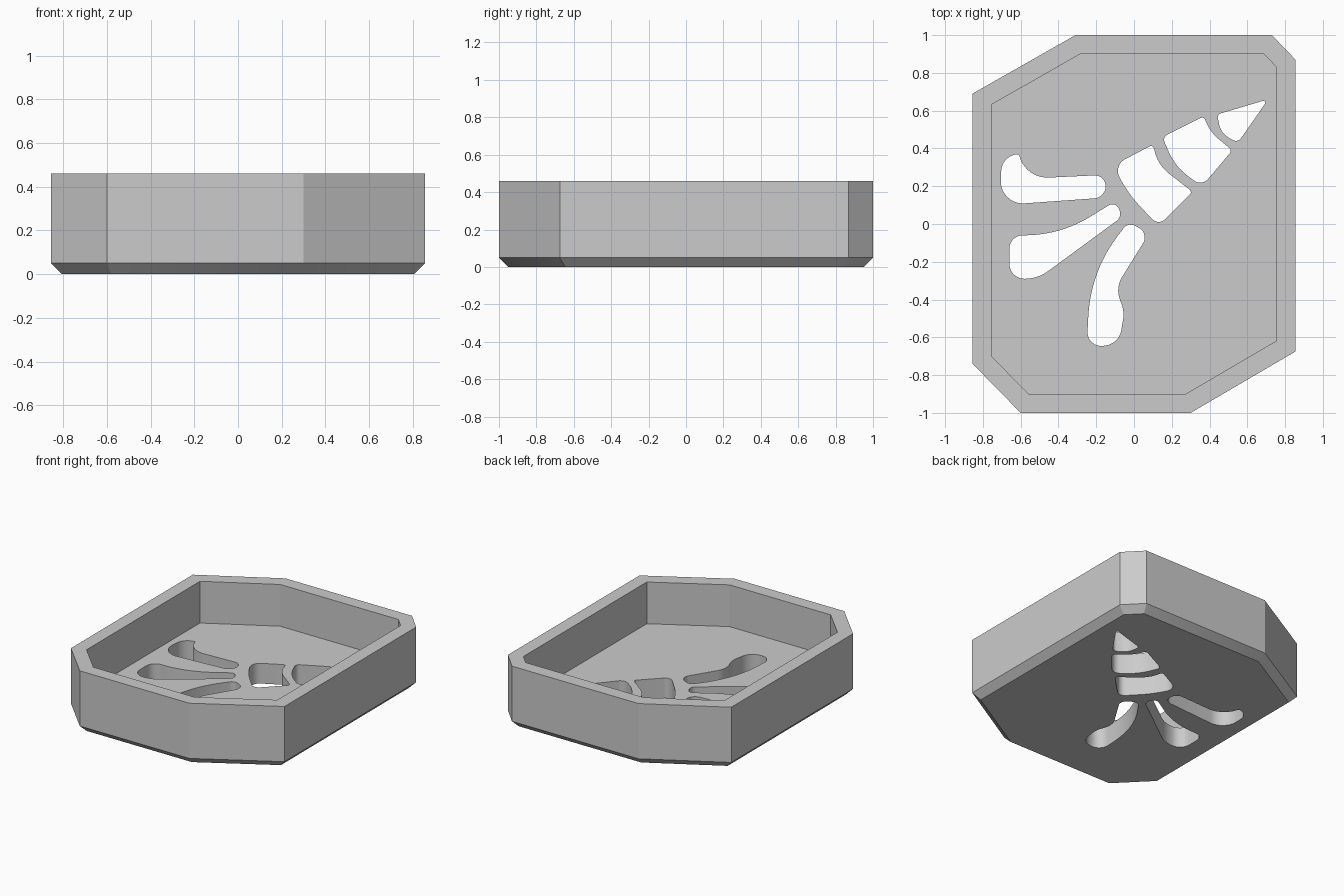
import bpy
import bmesh
import math
from mathutils import Vector

if "Cube" in bpy.data.objects:
    bpy.data.objects.remove(bpy.data.objects["Cube"], do_unlink=True)

WALL, CHAMFER, FLOOR, HEIGHT = 0.1, 0.05, 0.15, 0.46
ARC_STEPS = 10

# Outer outline of the tray, counter-clockwise
OUTLINE = [(-.855, -.74), (-.6, -1), (.3, -1), (.855, -.675),
           (.855, .87), (.73, 1), (-.31, 1), (-.855, .69)]

# Cutouts in hundredths: corner x, corner y, length trimmed by the rounding
CUTOUTS = {
    "upper_lobe": [(-61, 37, 1), (-57, 24, 12), (-15, 26, 6),
                   (-15, 14, 6), (-71, 10, 13), (-70, 36, 8)],
    "middle_lobe": [(-10, 12, 4), (-6, 4, 4), (-51, -29, 7),
                    (-66, -29, 8), (-66, -6, 7), (-39, -6, 19)],
    "lower_lobe": [(-3, 1, 4), (8, -5, 6), (-10, -34, 7), (-5, -46, 5),
                   (-8, -64, 8), (-25, -65, 8), (-23, -25, 24)],
    "wide_band": [(10, 42, 2), (13, 31, 7), (31, 17, 2),
                  (13, -1, 5), (-3, 16, 9), (-11, 31, 7)],
    "middle_band": [(37, 57, 2), (40, 49, 6), (52, 39, 2),
                    (36, 20, 5), (22, 30, 9), (15, 46, 3)],
    "pointed_tip": [(71, 66, 3), (55, 43, 3), (46, 48, 5), (44, 58, 2)],
}


def neighbours(items):
    """Yield every item with the one before and the one after it."""
    for i, item in enumerate(items):
        yield items[i - 1], item, items[(i + 1) % len(items)]


def inset(points, distance):
    """Move every edge of a counter-clockwise outline inward."""
    result = []
    for a, b, c in neighbours([Vector(p) for p in points]):
        d1, d2 = (b - a).normalized(), (c - b).normalized()
        n1, n2 = Vector((-d1.y, d1.x)), Vector((-d2.y, d2.x))
        result.append(b + (n1 + n2) * distance / (1 + n1.dot(n2)))
    return result


def rounded(corners):
    """Replace each corner with a true circular arc."""
    result = []
    for a, b, c in neighbours(corners):
        p = Vector(b[:2])
        u = (Vector(a[:2]) - p).normalized()
        v = (Vector(c[:2]) - p).normalized()
        start, end = p + u * b[2], p + v * b[2]
        weight = math.sin(u.angle(v) / 2)
        for k in range(ARC_STEPS + 1):
            t = k / ARC_STEPS
            w0, w1, w2 = (1 - t) ** 2, 2 * t * (1 - t) * weight, t * t
            result.append((start * w0 + p * w1 + end * w2) / (w0 + w1 + w2) / 100)
    return result


def loft(bm, rings):
    """Join (outline, z) rings with side faces, leaving both ends open."""
    loops = [[bm.verts.new((p[0], p[1], z)) for p in pts] for pts, z in rings]
    for low, high in zip(loops, loops[1:]):
        for i in range(len(low)):
            bm.faces.new((low[i - 1], low[i], high[i], high[i - 1]))


def fill_level(bm, z):
    """Fill the flat area between the open outlines at one height."""
    edges = [e for e in bm.edges if e.is_boundary
             and all(abs(v.co.z - z) < 0.001 for v in e.verts)]
    bmesh.ops.triangle_fill(bm, edges=edges, use_beauty=True, normal=(0, 0, 1))


grey = bpy.data.materials.new("light_grey")
grey.use_nodes = True
colour = (0.6, 0.6, 0.6, 1)
grey.diffuse_color = colour
grey.node_tree.nodes["Principled BSDF"].inputs["Base Color"].default_value = colour

# Tray walls: chamfered base, straight outside, flat rim and inside
bm = bmesh.new()
inner = inset(OUTLINE, WALL)
loft(bm, [(inset(OUTLINE, CHAMFER), 0), (OUTLINE, CHAMFER),
          (OUTLINE, HEIGHT), (inner, HEIGHT), (inner, FLOOR)])

# Walls of the rounded openings through the floor
for corners in CUTOUTS.values():
    outline = rounded(corners)
    loft(bm, [(outline, 0), (outline, FLOOR)])
bmesh.ops.remove_doubles(bm, verts=bm.verts, dist=0.0003)

# Underside and floor around the openings
fill_level(bm, 0)
fill_level(bm, FLOOR)
bmesh.ops.recalc_face_normals(bm, faces=bm.faces)

mesh = bpy.data.meshes.new("tray")
bm.to_mesh(mesh)
bm.free()
mesh.materials.append(grey)
tray = bpy.data.objects.new("tray", mesh)
bpy.context.scene.collection.objects.link(tray)

# Smooth opening walls, crisp tray edges
bpy.ops.object.select_all(action='DESELECT')
tray.select_set(True)
bpy.context.view_layer.objects.active = tray
bpy.ops.object.shade_smooth_by_angle(angle=math.radians(25))
